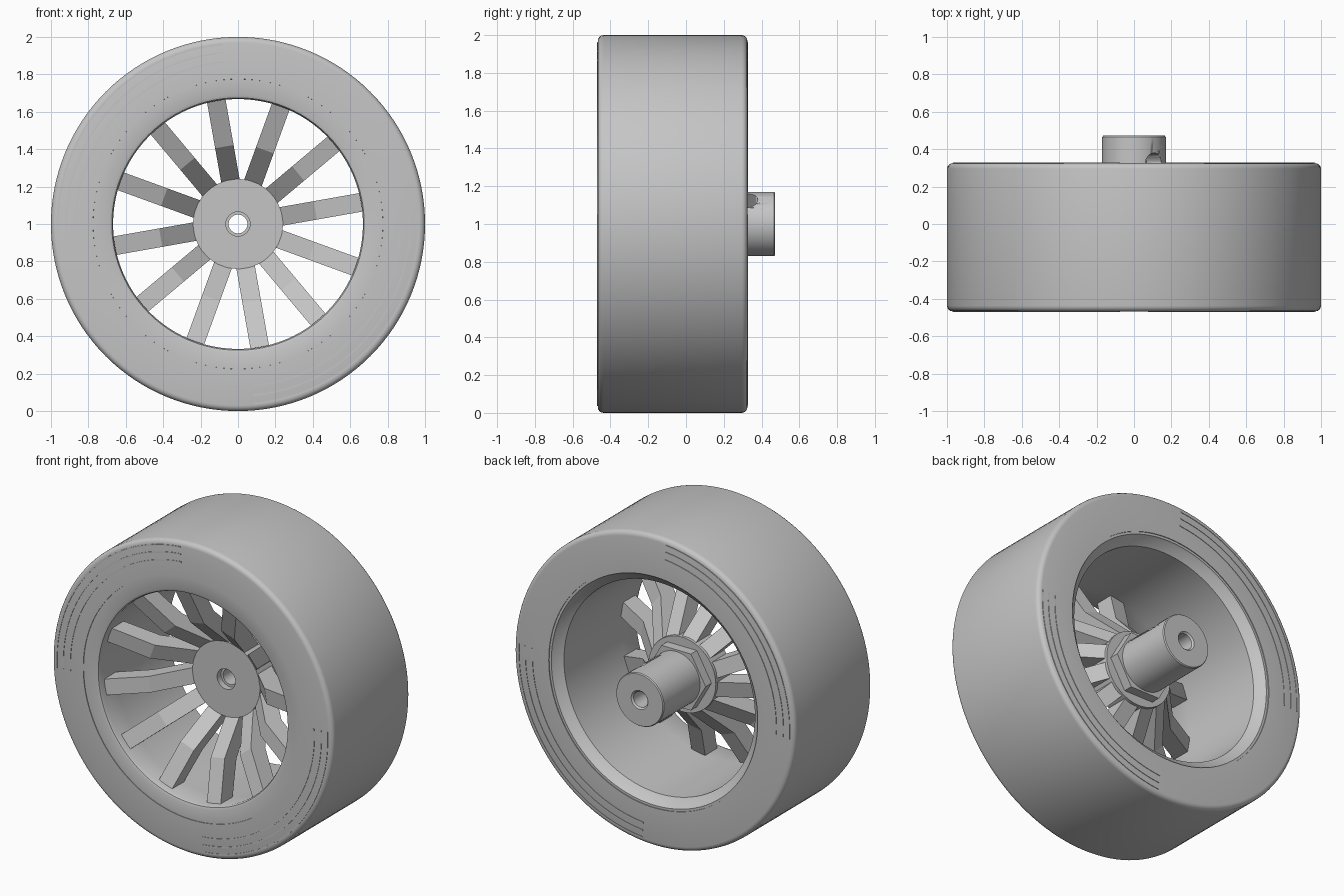
import bpy, bmesh, math
from mathutils import Matrix, Vector

if "Cube" in bpy.data.objects:
    bpy.data.objects.remove(bpy.data.objects["Cube"], do_unlink=True)

CENTRE = Vector((0, 0, 1))

# Single grey finish
grey = bpy.data.materials.new("light_grey")
grey.use_nodes = True
colour = (0.56, 0.56, 0.56, 1)
grey.diffuse_color = colour
grey.node_tree.nodes["Principled BSDF"].inputs["Base Color"].default_value = colour


def finish(name, bm, smooth=True):
    bmesh.ops.recalc_face_normals(bm, faces=bm.faces)
    mesh = bpy.data.meshes.new(name)
    bm.to_mesh(mesh)
    bm.free()
    mesh.materials.append(grey)
    obj = bpy.data.objects.new(name, mesh)
    obj.location = CENTRE
    bpy.context.collection.objects.link(obj)
    bpy.ops.object.select_all(action="DESELECT")
    obj.select_set(True)
    bpy.context.view_layer.objects.active = obj
    if smooth:
        bpy.ops.object.shade_smooth_by_angle(angle=math.radians(25))
    return obj


def lathe(name, profile, steps=96):
    """Revolve a closed (radius, y) outline around the axle."""
    bm = bmesh.new()
    verts = [bm.verts.new((r, y, 0)) for r, y in profile]
    edges = [bm.edges.new((verts[i - 1], verts[i])) for i in range(len(verts))]
    bmesh.ops.spin(bm, geom=verts + edges, cent=(0, 0, 0), axis=(0, 1, 0),
                   angle=math.tau, steps=steps)
    bmesh.ops.remove_doubles(bm, verts=bm.verts, dist=1e-5)
    return finish(name, bm)


def rounded(r, y, radius, start, count=4):
    """Quarter-circle corner points around a centre, start in degrees."""
    return [(r + radius * math.cos(a), y + radius * math.sin(a))
            for a in (math.radians(start + 90 * i / count) for i in range(count + 1))]


FRONT, BACK = -0.467, 0.325

# Tyre with rounded shoulders
lathe("tyre", [(0.75, BACK), (0.75, 0.2), (0.775, -0.3), (0.775, FRONT)]
      + rounded(0.97, FRONT + 0.03, 0.03, -90)
      + rounded(0.97, BACK - 0.03, 0.03, 0), 128)

# Rim barrel: rounded front lip, chamfered back lip
lathe("rim", [(0.775, -0.3), (0.775, FRONT + 0.004), (0.69, FRONT + 0.004),
              (0.675, -0.457), (0.668, -0.44), (0.67, -0.3), (0.68, 0.27),
              (0.73, 0.31), (0.735, 0.32), (0.75, 0.32), (0.75, 0.2)])

# Hub disc and shaft with a stepped through bore
lathe("hub_disc", [(0.065, -0.12), (0.24, -0.12), (0.24, 0.04), (0.05, 0.04),
                   (0.05, -0.08), (0.065, -0.08)], 64)
shaft = lathe("hub_shaft", [(0.05, 0.03), (0.17, 0.03), (0.17, 0.465),
                            (0.165, 0.472), (0.06, 0.472), (0.05, 0.462)], 64)

# Set screw hole through one side of the shaft
bm = bmesh.new()
bmesh.ops.create_cone(bm, cap_ends=True, segments=32, radius1=0.055, radius2=0.055, depth=0.24)
bmesh.ops.transform(bm, verts=bm.verts,
                    matrix=Matrix.Translation((0, 0.325, 0))
                    @ Matrix.Rotation(math.radians(40), 4, "Y")
                    @ Matrix.Translation((0, 0, 0.16)))
cutter = finish("screw_hole_cutter", bm)
cutter.hide_render = True
bpy.context.view_layer.objects.active = shaft
cut = shaft.modifiers.new("screw_hole", "BOOLEAN")
cut.operation, cut.solver, cut.object = "DIFFERENCE", "EXACT", cutter
bpy.ops.object.modifier_apply(modifier=cut.name)
bpy.data.objects.remove(cutter, do_unlink=True)

# Hexagonal collar behind the hub disc, hollow so the bore stays open
lathe("hex_collar", [(0.1, 0.035), (0.21, 0.035), (0.21, 0.1), (0.1, 0.1)], 6)

# Twelve bent spokes
SPOKE = [(0.22, -0.10), (0.42, -0.31), (0.69, -0.42),
         (0.69, -0.30), (0.46, -0.20), (0.22, 0.04)]
bm = bmesh.new()
for i in range(12):
    turn = Matrix.Rotation(math.radians(20 + 30 * i), 3, "Y")
    sides = [[bm.verts.new(turn @ Vector((r, y, w))) for r, y in SPOKE]
             for w in (-0.05, 0.05)]
    for side in sides:
        bm.faces.new((side[0], side[1], side[4], side[5]))
        bm.faces.new((side[1], side[2], side[3], side[4]))
    for j in range(6):
        bm.faces.new((sides[0][j - 1], sides[0][j], sides[1][j], sides[1][j - 1]))
finish("spokes", bm, smooth=False)

# Thin raised arcs on two opposite quarters of each sidewall
bm = bmesh.new()
for y in (FRONT - 0.003, BACK + 0.003):
    inside = y - math.copysign(0.005, y)
    for start in (95, 275):
        for radius in (0.865, 0.915, 0.96):
            rings = []
            for step in range(25):
                a = math.radians(start + 88 * step / 24)
                rings.append([bm.verts.new((r * math.cos(a), d, r * math.sin(a)))
                              for r, d in ((radius, inside), (radius, y),
                                           (radius + 0.008, y), (radius + 0.008, inside))])
            for p, q in zip(rings, rings[1:]):
                for k in range(4):
                    bm.faces.new((p[k - 1], p[k], q[k], q[k - 1]))
            bm.faces.new(rings[0])
            bm.faces.new(rings[-1])
finish("sidewall_ribs", bm)
